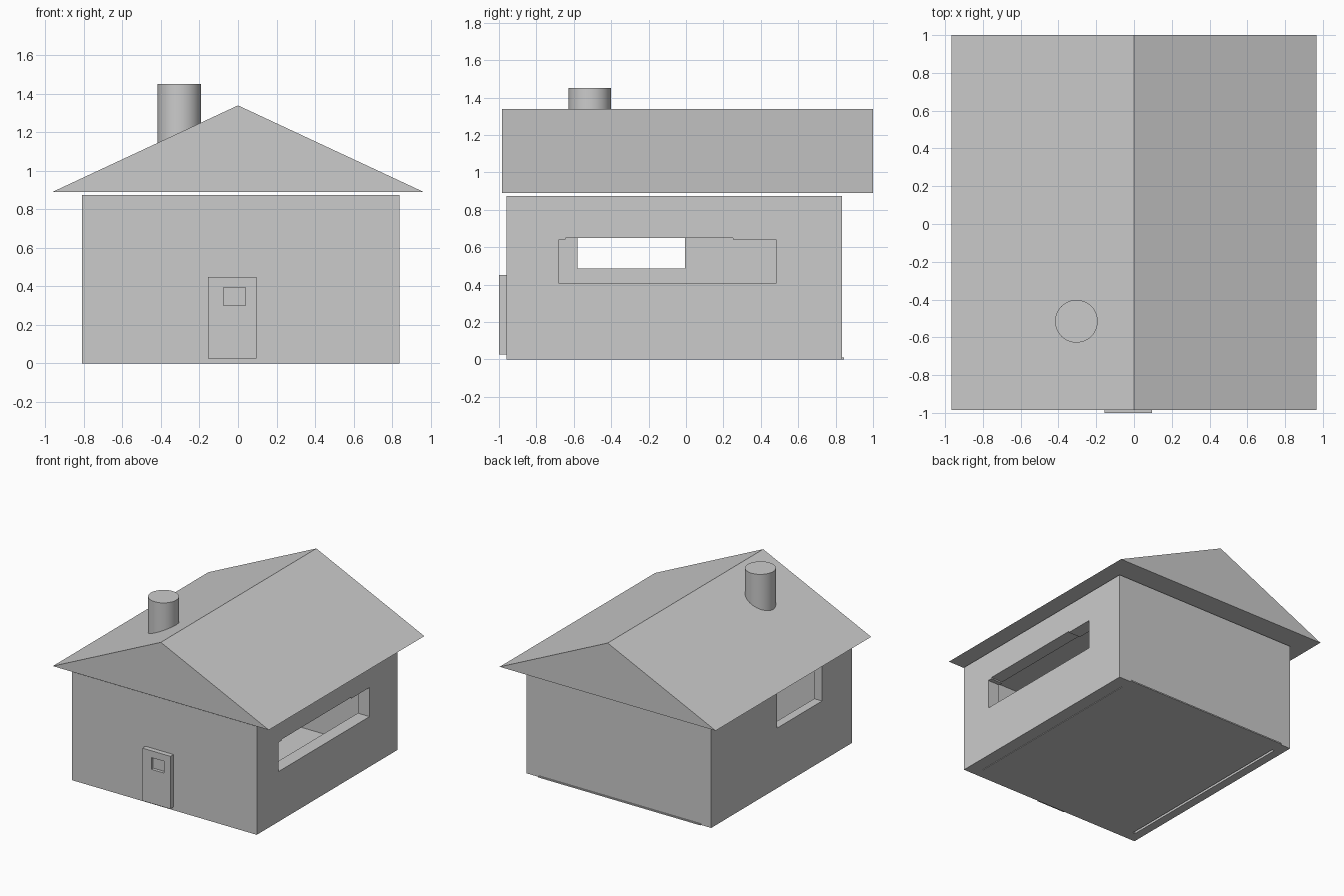
import bpy
import bmesh

cube = bpy.data.objects.get("Cube")
if cube:
    bpy.data.objects.remove(cube, do_unlink=True)

# One plain grey for the whole house
GREY = (0.6, 0.6, 0.6, 1.0)
grey = bpy.data.materials.new("plain_grey")
grey.diffuse_color = GREY
grey.use_nodes = True
grey.node_tree.nodes["Principled BSDF"].inputs["Base Color"].default_value = GREY


def prism(name, profile, y0, y1):
    """Extrude an (x, z) profile along y."""
    bm = bmesh.new()
    face = bm.faces.new([bm.verts.new((x, y0, z)) for x, z in profile])
    new = bmesh.ops.extrude_face_region(bm, geom=[face])["geom"]
    verts = [v for v in new if isinstance(v, bmesh.types.BMVert)]
    bmesh.ops.translate(bm, verts=verts, vec=(0, y1 - y0, 0))
    bmesh.ops.recalc_face_normals(bm, faces=bm.faces)
    mesh = bpy.data.meshes.new(name)
    bm.to_mesh(mesh)
    bm.free()
    mesh.materials.append(grey)
    obj = bpy.data.objects.new(name, mesh)
    bpy.context.collection.objects.link(obj)
    return obj


def box(name, x0, x1, y0, y1, z0, z1):
    return prism(name, [(x0, z0), (x1, z0), (x1, z1), (x0, z1)], y0, y1)


def cut(target, *bounds):
    """Subtract a box from the target."""
    cutter = box("cutter", *bounds)
    cutter.hide_render = True
    mod = target.modifiers.new("cut", "BOOLEAN")
    mod.operation = "DIFFERENCE"
    mod.solver = "EXACT"
    mod.object = cutter
    bpy.context.view_layer.objects.active = target
    bpy.ops.object.modifier_apply(modifier=mod.name)
    bpy.data.objects.remove(cutter, do_unlink=True)


# Hollow walls, open underneath, with a window in each side
walls = box("walls", -0.81, 0.84, -0.96, 0.835, 0, 0.875)
cut(walls, -0.74, 0.735, -0.87, 0.735, -0.1, 0.79)
cut(walls, 0.65, 1.0, -0.68, 0.48, 0.405, 0.64)
cut(walls, 0.65, 1.0, -0.645, 0.25, 0.5, 0.65)
cut(walls, -1.0, -0.65, -0.58, -0.005, 0.485, 0.77)

# Thin floor that sticks out a little at the back
box("floor", -0.72, 0.73, -0.92, 0.845, 0, 0.01)

# Gable roof hovering just above the walls
prism("roof", [(-0.965, 0.89), (0.965, 0.89), (0, 1.34)], -0.985, 1.0)

# Door with a recessed little window
door = box("door", -0.155, 0.095, -1.0, -0.955, 0.025, 0.45)
cut(door, -0.075, 0.04, -1.1, -0.975, 0.30, 0.395)

# Round chimney, sunk into the roof
bpy.ops.mesh.primitive_cylinder_add(
    vertices=48, radius=0.113, depth=0.45, location=(-0.305, -0.515, 1.225))
chimney = bpy.context.object
chimney.name = "chimney"
chimney.data.materials.append(grey)
bpy.ops.object.shade_smooth_by_angle()
